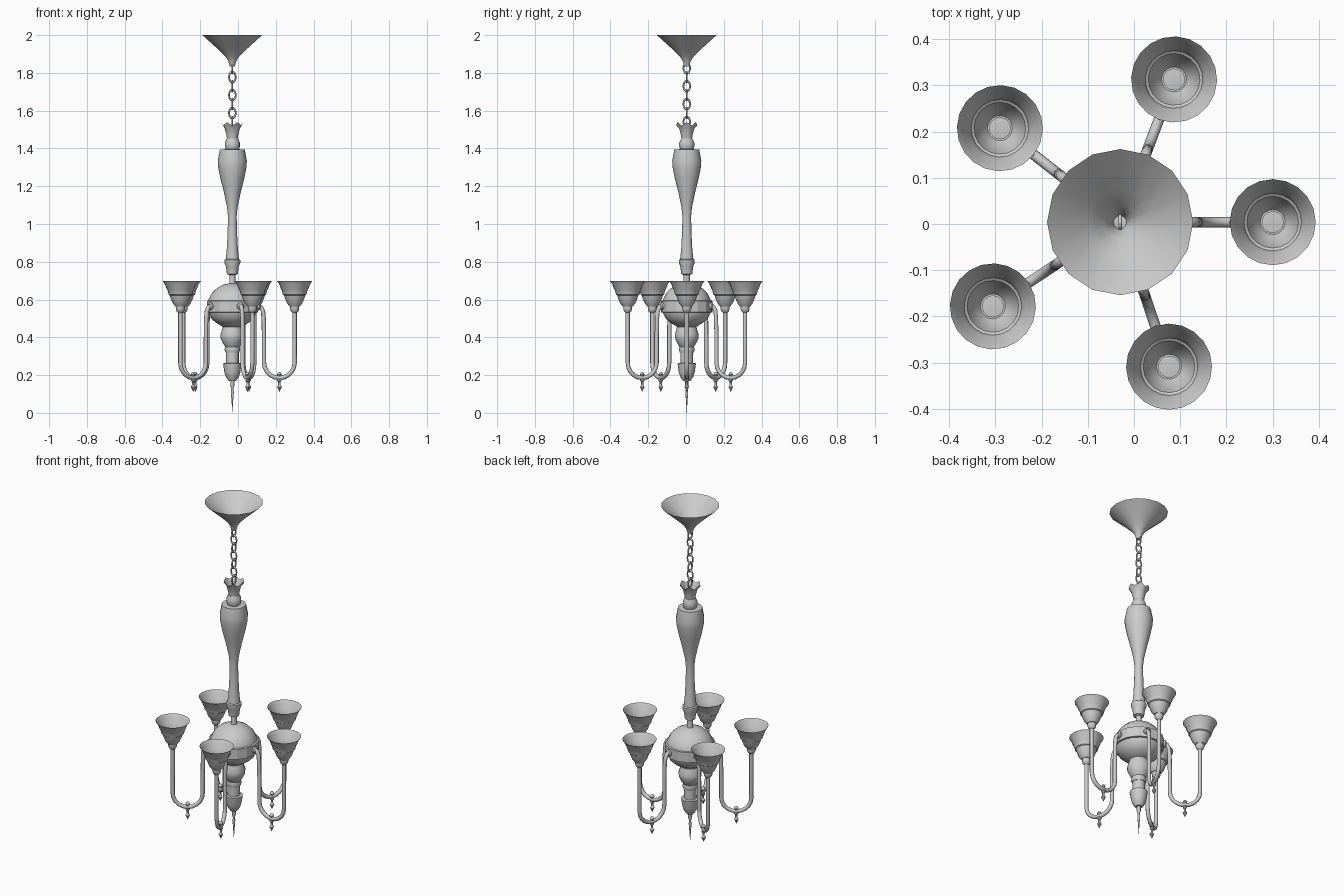
import bpy, bmesh
from math import pi, sin, cos, radians
from mathutils import Matrix

if "Cube" in bpy.data.objects:
    bpy.data.objects.remove(bpy.data.objects["Cube"])

CX, CY = -0.03, 0.004
CENTRE = Matrix.Translation((CX, CY, 0))


def finish(name, bm, matrix, angle=40):
    bmesh.ops.recalc_face_normals(bm, faces=bm.faces)
    bm.transform(matrix)
    me = bpy.data.meshes.new(name)
    bm.to_mesh(me)
    bm.free()
    ob = bpy.data.objects.new(name, me)
    bpy.context.collection.objects.link(ob)
    me.shade_smooth()
    me.set_sharp_from_angle(angle=radians(angle))
    return ob


def lathe(name, profile, sides=16, matrix=CENTRE, wave=0, lobes=6, angle=40):
    """Spin (radius, z) points about z; wave lifts the last ring in scallops."""
    bm = bmesh.new()
    rings = []
    for k, (r, z) in enumerate(profile):
        if r == 0:
            rings.append([bm.verts.new((0, 0, z))] * sides)
            continue
        ring = []
        for i in range(sides):
            a = 2 * pi * i / sides
            dz = wave * cos(lobes * a) if k == len(profile) - 1 else 0
            ring.append(bm.verts.new((r * cos(a), r * sin(a), z + dz)))
        rings.append(ring)
    for lo, hi in zip(rings, rings[1:]):
        for i in range(sides):
            j = (i + 1) % sides
            quad = list(dict.fromkeys((lo[i], lo[j], hi[j], hi[i])))
            bm.faces.new(quad)
    return finish(name, bm, matrix, angle)


def tube(name, points, radius, matrix, sides=8):
    """Sweep a round section along a path lying in the local xz plane."""
    bm = bmesh.new()
    rings = []
    for k, (x, z) in enumerate(points):
        a, b = points[max(k - 1, 0)], points[min(k + 1, len(points) - 1)]
        dx, dz = b[0] - a[0], b[1] - a[1]
        n = (dx * dx + dz * dz) ** 0.5
        ring = []
        for i in range(sides):
            t = 2 * pi * i / sides
            u, v = radius * cos(t), radius * sin(t)
            ring.append(bm.verts.new((x - dz / n * u, v, z + dx / n * u)))
        rings.append(ring)
    for lo, hi in zip(rings, rings[1:]):
        for i in range(sides):
            j = (i + 1) % sides
            bm.faces.new((lo[i], lo[j], hi[j], hi[i]))
    bm.faces.new(rings[0])
    bm.faces.new(rings[-1])
    return finish(name, bm, matrix, 50)


# Ceiling canopy: open funnel
lathe("canopy", [(0, 1.835), (0.014, 1.835), (0.02, 1.86), (0.035, 1.885),
                 (0.07, 1.92), (0.158, 2.0)], 16)

# Chain of alternating oval links
for i in range(7):
    bpy.ops.mesh.primitive_torus_add(major_segments=14, minor_segments=6,
                                     major_radius=0.018, minor_radius=0.0045)
    link = bpy.context.object
    link.name = f"chain_link_{i + 1}"
    link.data.transform(Matrix.Translation((CX, CY, 1.825 - 0.0475 * i))
                        @ Matrix.Rotation(0 if i % 2 else pi / 2, 4, 'Z')
                        @ Matrix.Rotation(pi / 2, 4, 'X')
                        @ Matrix.Diagonal((1, 1.5, 1, 1)))
    link.data.shade_smooth()

# Scalloped crown and collar on top of the column
lathe("crown", [(0, 1.45), (0.028, 1.45), (0.032, 1.475), (0.04, 1.505),
                (0.055, 1.53)], 24, wave=0.009)
lathe("crown_collar", [(0, 1.39), (0.034, 1.395), (0.04, 1.41), (0.04, 1.43),
                       (0.03, 1.452), (0, 1.455)])

# Turned baluster column
lathe("column", [(0, 0.80), (0.036, 0.805), (0.03, 0.86), (0.025, 0.95),
                 (0.023, 1.04), (0.028, 1.09), (0.045, 1.17), (0.063, 1.24),
                 (0.075, 1.30), (0.077, 1.335), (0.066, 1.395), (0, 1.397)])
lathe("column_foot", [(0, 0.67), (0.02, 0.67), (0.016, 0.69), (0.016, 0.73),
                      (0.029, 0.735), (0.034, 0.775), (0.042, 0.795),
                      (0.042, 0.81), (0.034, 0.815), (0, 0.815)])

# Central ball with its faceted band
lathe("central_ball", [(0, 0.455), (0.05, 0.455), (0.09, 0.48), (0.112, 0.50),
                       (0.126, 0.53), (0.131, 0.565), (0.126, 0.60),
                       (0.108, 0.635), (0.08, 0.662), (0.045, 0.68),
                       (0, 0.688)], 20)
lathe("ball_band", [(0.12, 0.53), (0.137, 0.533), (0.137, 0.593),
                    (0.12, 0.597)], 15, angle=15)

# Lower turned drop and pointed spike
lathe("lower_drop", [(0, 0.32), (0.037, 0.32), (0.042, 0.335), (0.038, 0.35),
                     (0.048, 0.365), (0.062, 0.395), (0.063, 0.415),
                     (0.055, 0.44), (0.05, 0.46), (0, 0.46)])
lathe("lower_stem", [(0.034, 0.25), (0.034, 0.325)])
lathe("bottom_cup", [(0, 0.168), (0.02, 0.17), (0.034, 0.19), (0.042, 0.215),
                     (0.049, 0.262), (0.034, 0.264)])
lathe("bottom_spike", [(0, 0), (0.004, 0.06), (0.008, 0.11), (0.005, 0.125),
                       (0.011, 0.145), (0.011, 0.17), (0, 0.175)], 10)

# Arm path: hook out of the band, down, U-bend, up to the shade
path = [(0.115, 0.565), (0.138, 0.567), (0.152, 0.56), (0.162, 0.54),
        (0.166, 0.50), (0.168, 0.40)]
for i in range(11):
    a = pi + pi * i / 10
    path.append((0.249 + 0.081 * cos(a), 0.265 + 0.08 * sin(a)))
path.append((0.33, 0.55))

# Five arms, each with finial, socket and bell shade
for n, deg in enumerate((0, 69.3, 142, 213.5, 288.7), 1):
    spin = CENTRE @ Matrix.Rotation(radians(deg), 4, 'Z')
    tube(f"arm_{n}", path, 0.0115, spin)
    tip = spin @ Matrix.Translation((0.33, 0, 0))
    low = spin @ Matrix.Translation((0.249, 0, 0))
    lathe(f"arm_finial_{n}", [(0, 0.11), (0.005, 0.122), (0.013, 0.138),
                              (0.006, 0.146), (0.006, 0.164), (0.012, 0.17),
                              (0.008, 0.195), (0.013, 0.202),
                              (0.008, 0.213), (0, 0.217)], 8, low)
    boss = spin @ Matrix.Translation((0.137, 0, 0.565)) @ Matrix.Rotation(pi / 2, 4, 'Y')
    lathe(f"arm_boss_{n}", [(0.02, -0.01), (0.02, 0.006), (0.012, 0.012)], 10, boss)
    lathe(f"shade_socket_{n}", [(0.011, 0.53), (0.02, 0.538), (0.024, 0.55),
                                (0.024, 0.57), (0, 0.572)], 12, tip)
    lathe(f"shade_{n}", [(0, 0.563), (0.027, 0.563), (0.04, 0.58),
                         (0.05, 0.604), (0.056, 0.622), (0.062, 0.626),
                         (0.068, 0.65), (0.073, 0.657), (0.081, 0.68),
                         (0.093, 0.697)], 20, tip, angle=30)
